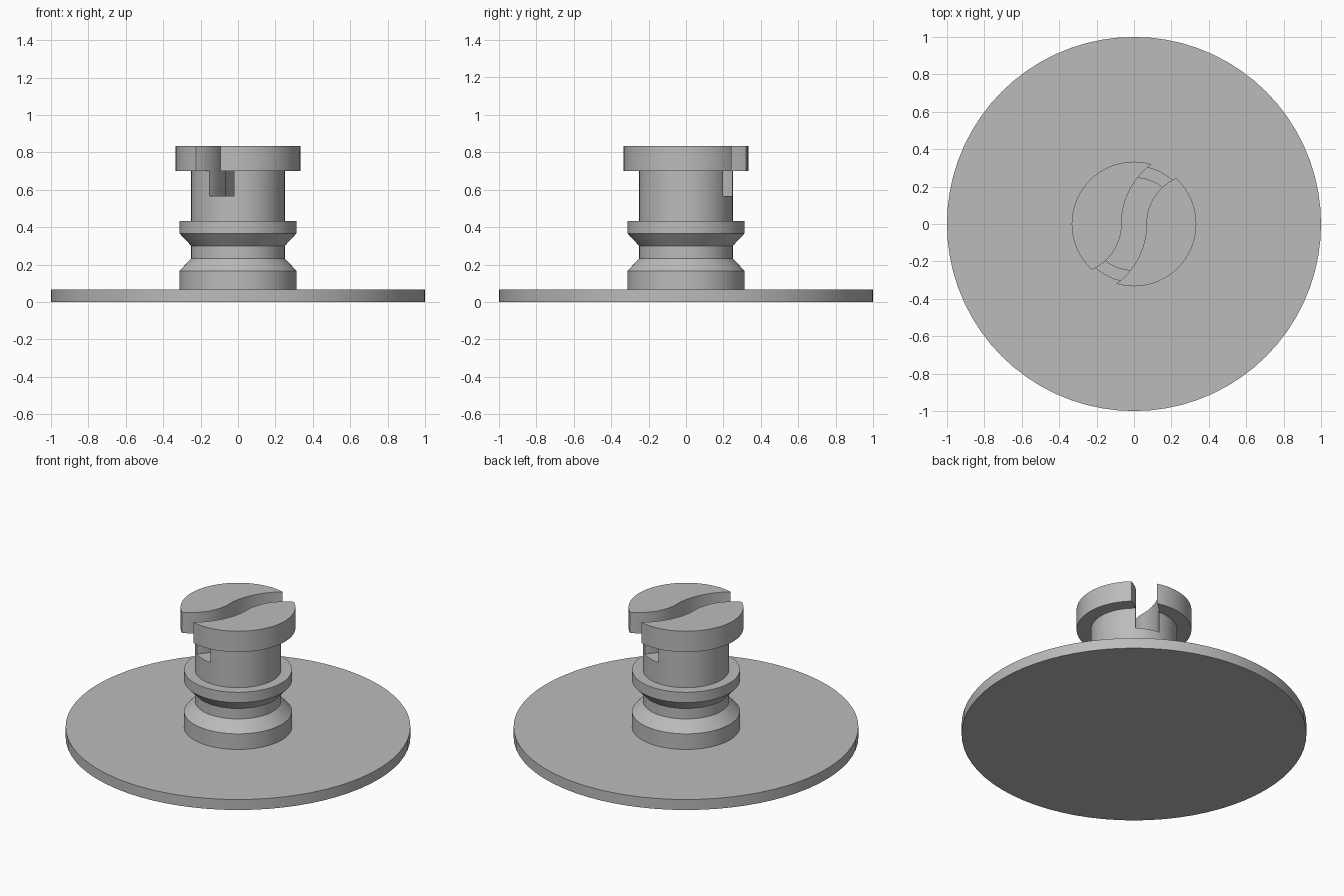
import bpy, bmesh
from math import sin, cos, pi

if "Cube" in bpy.data.objects:
    bpy.data.objects.remove(bpy.data.objects["Cube"], do_unlink=True)

grey = bpy.data.materials.new("plain grey")
grey.use_nodes = True
grey.diffuse_color = (0.5, 0.5, 0.5, 1)
grey.node_tree.nodes["Principled BSDF"].inputs["Base Color"].default_value = (0.5, 0.5, 0.5, 1)


def make_object(name, bm):
    bmesh.ops.recalc_face_normals(bm, faces=bm.faces)
    mesh = bpy.data.meshes.new(name)
    bm.to_mesh(mesh)
    bm.free()
    mesh.materials.append(grey)
    obj = bpy.data.objects.new(name, mesh)
    bpy.context.collection.objects.link(obj)
    return obj


def lathe(name, profile, sides=72):
    """Turn (radius, height) points about z and cap both ends."""
    bm = bmesh.new()
    rings = [[bm.verts.new((r * cos(2 * pi * i / sides), r * sin(2 * pi * i / sides), z))
              for i in range(sides)] for r, z in profile]
    for low, high in zip(rings, rings[1:]):
        for i in range(sides):
            j = (i + 1) % sides
            bm.faces.new((low[i], low[j], high[j], high[i]))
    bm.faces.new(rings[0][::-1])
    bm.faces.new(rings[-1])
    return make_object(name, bm)


def smooth(obj):
    bpy.ops.object.select_all(action='DESELECT')
    obj.select_set(True)
    bpy.context.view_layer.objects.active = obj
    bpy.ops.object.shade_smooth_by_angle(angle=pi / 6)


# Wide flat base
base = lathe("base_disc", [(1, 0), (1, 0.067)])

# Turned stud: lower collar, grooved neck, upper collar, post and head
stud = lathe("slotted_stud", [
    (0.313, 0.06), (0.313, 0.167), (0.25, 0.233), (0.25, 0.3), (0.313, 0.367),
    (0.313, 0.433), (0.25, 0.433), (0.25, 0.7), (0.333, 0.7), (0.333, 0.833)])

# S-shaped slot cutter: two arcs of equal width, meeting at the centre
offset, inner, outer, steps, reach = 0.333, 0.267, 0.4, 20, 1.5
angles = [reach * i / steps for i in range(steps + 1)]


def arc_pair(side, a):
    """Left and right slot edges at one angle along the lower or upper arc."""
    pair = [(side * (offset - r * cos(a)), side * r * sin(a)) for r in (inner, outer)]
    return pair if side < 0 else pair[::-1]


pairs = [arc_pair(-1, a) for a in reversed(angles)] + [arc_pair(1, a) for a in angles[1:]]
bm = bmesh.new()
sections = [[bm.verts.new((x, y, z)) for (x, y), z in
             ((l, 0.567), (r, 0.567), (r, 1), (l, 1))] for l, r in pairs]
for a, b in zip(sections, sections[1:]):
    for i in range(4):
        j = (i + 1) % 4
        bm.faces.new((a[i], a[j], b[j], b[i]))
bm.faces.new(sections[0])
bm.faces.new(sections[-1])
cutter = make_object("slot_cutter", bm)

# Cut the slot through the head and the top of the post
cut = stud.modifiers.new("slot", 'BOOLEAN')
cut.operation = 'DIFFERENCE'
cut.solver = 'EXACT'
cut.object = cutter
bpy.context.view_layer.objects.active = stud
bpy.ops.object.modifier_apply(modifier=cut.name)
bpy.data.objects.remove(cutter, do_unlink=True)

for part in (base, stud):
    smooth(part)
